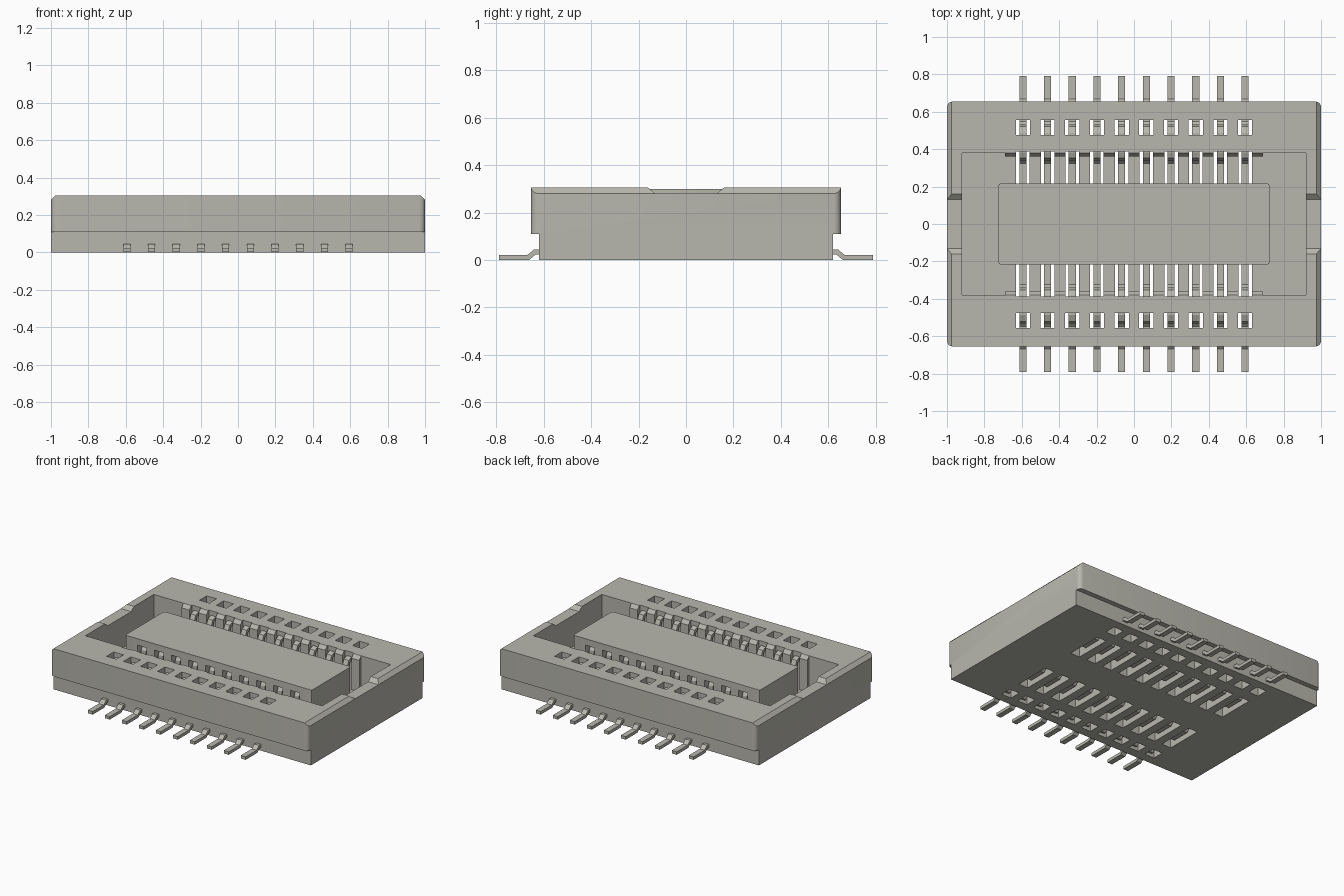
import bpy, bmesh, math
from mathutils import Vector

cube = bpy.data.objects.get("Cube")
if cube:
    bpy.data.objects.remove(cube, do_unlink=True)

# single warm grey material
mat = bpy.data.materials.new("warm_grey")
mat.use_nodes = True
COL = (0.48, 0.475, 0.42, 1)
mat.diffuse_color = COL
bsdf = next(n for n in mat.node_tree.nodes if n.type == 'BSDF_PRINCIPLED')
bsdf.inputs["Base Color"].default_value = COL
bsdf.inputs["Roughness"].default_value = 0.6

PITCH = 0.132
XS = [(i - 4.5) * PITCH for i in range(10)]
FLOOR, TOP = 0.06, 0.305


def add_prism(bm, pts, axis, a, b):
    """Extrude a 2D outline along x (pts are y,z) or y (pts are x,z)."""
    def place(p, t):
        return (t, p[0], p[1]) if axis == 'x' else (p[0], t, p[1])
    lo = [bm.verts.new(place(p, a)) for p in pts]
    hi = [bm.verts.new(place(p, b)) for p in pts]
    n = len(pts)
    bm.faces.new(lo)
    bm.faces.new(hi[::-1])
    for i in range(n):
        j = (i + 1) % n
        bm.faces.new((lo[i], hi[i], hi[j], lo[j]))


def add_box(bm, x0, x1, y0, y1, z0, z1):
    add_prism(bm, [(y0, z0), (y1, z0), (y1, z1), (y0, z1)], 'x', x0, x1)


def make_object(name, bm):
    bmesh.ops.recalc_face_normals(bm, faces=bm.faces[:])
    me = bpy.data.meshes.new(name)
    bm.to_mesh(me)
    bm.free()
    me.materials.append(mat)
    ob = bpy.data.objects.new(name, me)
    bpy.context.scene.collection.objects.link(ob)
    return ob


def cut(ob, build):
    """Subtract the solids that build(bm) creates, then drop the cutter."""
    bm = bmesh.new()
    build(bm)
    tool = make_object("cutter", bm)
    tool.hide_render = True
    mod = ob.modifiers.new("cut", 'BOOLEAN')
    mod.operation, mod.solver, mod.object = 'DIFFERENCE', 'EXACT', tool
    dg = bpy.context.evaluated_depsgraph_get()
    new = bpy.data.meshes.new_from_object(ob.evaluated_get(dg))
    ob.modifiers.clear()
    ob.data = new
    bpy.data.objects.remove(tool, do_unlink=True)


def smooth(ob):
    bpy.ops.object.select_all(action='DESELECT')
    ob.select_set(True)
    bpy.context.view_layer.objects.active = ob
    bpy.ops.object.shade_smooth_by_angle(angle=math.radians(35))


def round_corners(bm, y, r, segments):
    edges = [e for e in bm.edges
             if all(abs(abs(v.co.y) - y) < 1e-4 for v in e.verts)
             and abs(e.verts[0].co.x - e.verts[1].co.x) < 1e-4
             and abs(e.verts[0].co.y - e.verts[1].co.y) < 1e-4]
    bmesh.ops.bevel(bm, geom=edges, offset=r, segments=segments,
                    profile=0.5, affect='EDGES')


# housing: stepped profile with rounded upper corners
bm = bmesh.new()
half = [(0.62, 0), (0.62, 0.11), (0.655, 0.11), (0.655, TOP)]
add_prism(bm, half + [(-y, z) for y, z in reversed(half)], 'x', -1, 1)
round_corners(bm, 0.655, 0.03, 4)
housing = make_object("housing", bm)


def end_chamfers(bm):
    for s in (-1, 1):
        add_prism(bm, [(s * 0.965, 0.315), (s * 1.02, 0.26), (s * 1.02, 0.315)],
                  'y', -0.8, 0.8)


def end_notches(bm):
    add_prism(bm, [(-0.172, 0.315), (-0.13, 0.28), (0.13, 0.28), (0.172, 0.315)],
              'x', -1.1, 1.1)


def cavity_middle(bm):
    side = [(0.36, FLOOR), (0.36, 0.28), (0.38, TOP), (0.38, 0.4)]
    add_prism(bm, side + [(-y, z) for y, z in reversed(side)], 'x', -0.72, 0.72)


def cavity_ends(bm):
    for s in (-1, 1):
        add_box(bm, s * 0.69, s * 0.92, -0.38, 0.38, FLOOR, 0.4)


def contact_openings(bm):
    for x in XS:
        for s in (-1, 1):
            add_box(bm, x - 0.038, x + 0.038, s * 0.475, s * 0.555, -0.1, 0.4)
            add_box(bm, x - 0.036, x + 0.036, s * 0.125, s * 0.388, -0.1, 0.4)


for step in (end_chamfers, end_notches, cavity_middle, cavity_ends, contact_openings):
    cut(housing, step)
smooth(housing)

# central tongue with contact grooves in both long sides
bm = bmesh.new()
add_box(bm, -0.725, 0.725, -0.217, 0.217, FLOOR, 0.3)
round_corners(bm, 0.217, 0.012, 2)
tongue = make_object("tongue", bm)


def tongue_grooves(bm):
    for x in XS:
        for s in (-1, 1):
            add_box(bm, x - 0.036, x + 0.036, s * 0.125, s * 0.3, -0.1, 0.255)


cut(tongue, tongue_grooves)
smooth(tongue)

# contact centre line (y, z) from solder foot to tongue spring
PATH = [(0.79, 0.011), (0.665, 0.011), (0.637, 0.034), (0.545, 0.034),
        (0.522, 0.055), (0.522, 0.225), (0.512, 0.25), (0.485, 0.262),
        (0.385, 0.262), (0.361, 0.253), (0.35, 0.23), (0.35, 0.06),
        (0.328, 0.034), (0.21, 0.034), (0.188, 0.056), (0.188, 0.215),
        (0.175, 0.235)]


def strip_sides(path, t):
    """Offset a centre line to both sides with mitred joints."""
    pts = [Vector(p) for p in path]
    left, right = [], []
    for i, p in enumerate(pts):
        d0 = (p - pts[i - 1]).normalized() if i else (pts[1] - p).normalized()
        d1 = (pts[i + 1] - p).normalized() if i + 1 < len(pts) else d0
        d = (d0 + d1).normalized()
        n = Vector((-d.y, d.x)) * (t / 2 / max(d.dot(d0), 0.5))
        left.append(p + n)
        right.append(p - n)
    return left, right


def add_contact(bm, x, s, w=0.038, t=0.021):
    rings = []
    for l, r in zip(*strip_sides(PATH, t)):
        rings.append([bm.verts.new((x + dx, s * q.x, max(q.y, 0)))
                      for q, dx in ((l, -w / 2), (l, w / 2), (r, w / 2), (r, -w / 2))])
    for a, b in zip(rings, rings[1:]):
        for i in range(4):
            j = (i + 1) % 4
            bm.faces.new((a[i], a[j], b[j], b[i]))
    bm.faces.new(rings[0][::-1])
    bm.faces.new(rings[-1])


# two rows of ten bent contacts
for name, s in (("front_contacts", -1), ("back_contacts", 1)):
    bm = bmesh.new()
    for x in XS:
        add_contact(bm, x, s)
    make_object(name, bm)
